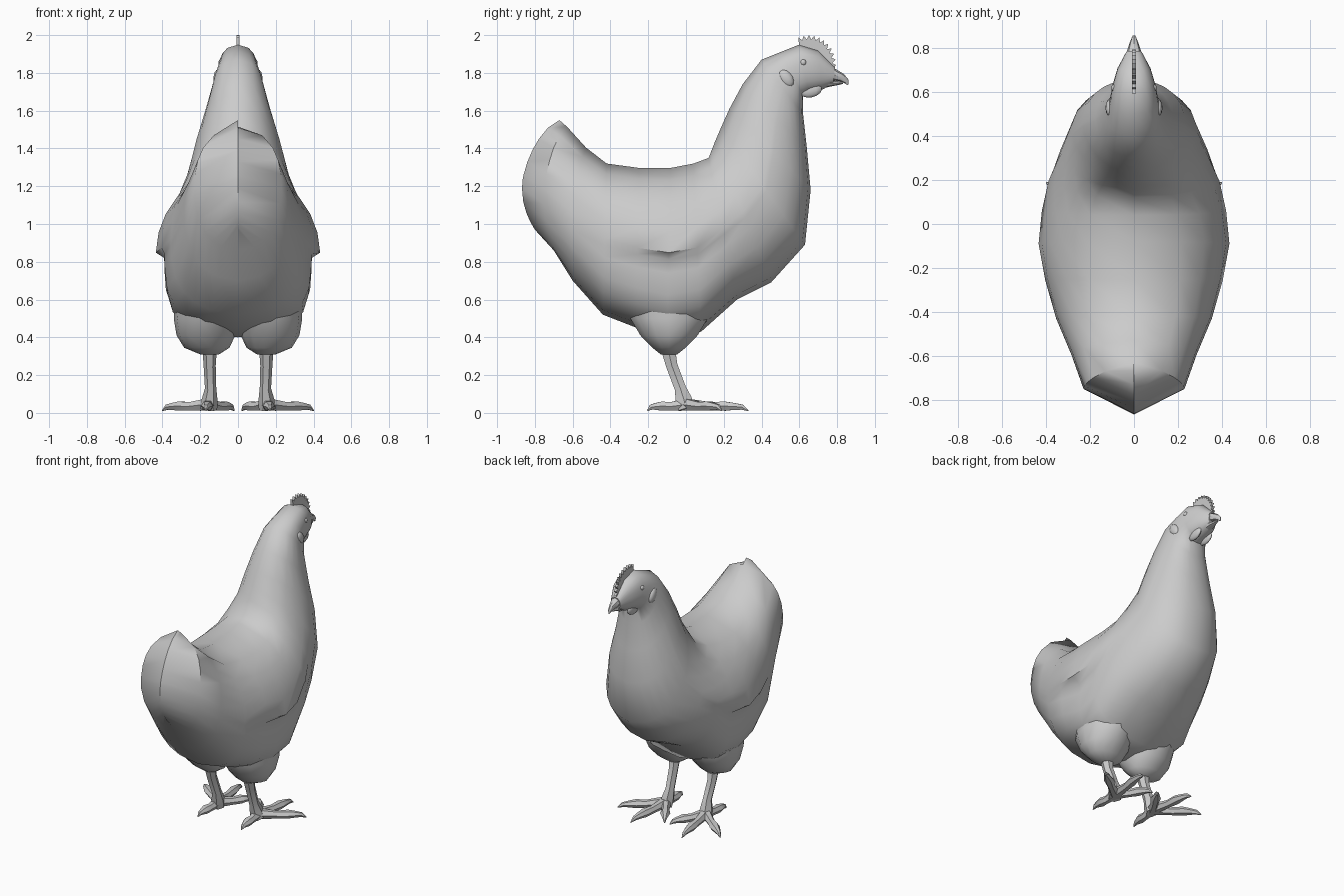
import bpy, bmesh, math
from mathutils import Vector

if "Cube" in bpy.data.objects:
    bpy.data.objects.remove(bpy.data.objects["Cube"])


def finish(name, bm, mirror=False, angle=40):
    bmesh.ops.remove_doubles(bm, verts=bm.verts, dist=0.0005)
    bmesh.ops.recalc_face_normals(bm, faces=bm.faces)
    me = bpy.data.meshes.new(name)
    bm.to_mesh(me)
    bm.free()
    me.shade_smooth()
    me.set_sharp_from_angle(angle=math.radians(angle))
    ob = bpy.data.objects.new(name, me)
    bpy.context.collection.objects.link(ob)
    if mirror:
        ob.modifiers.new("Mirror", 'MIRROR').use_mirror_merge = False
    return ob


def loft(name, rings, mirror=False, caps=(True, True), angle=40):
    bm = bmesh.new()
    vs = [[bm.verts.new(p) for p in r] for r in rings]
    n = len(vs[0])
    for a, b in zip(vs, vs[1:]):
        for i in range(n):
            j = (i + 1) % n
            bm.faces.new((a[i], a[j], b[j], b[i]))
    if caps[0]:
        bm.faces.new(vs[0])
    if caps[1]:
        bm.faces.new(vs[-1])
    return finish(name, bm, mirror, angle)


def tube(name, path, sides=6, mirror=True, angle=40):
    """path: (x, y, z, side radius, vertical radius)"""
    pts = [Vector(p[:3]) for p in path]
    rings = []
    for i, p in enumerate(path):
        d = (pts[min(i + 1, len(pts) - 1)] - pts[max(i - 1, 0)]).normalized()
        ref = Vector((0, 0, 1)) if abs(d.z) < 0.8 else Vector((0, 1, 0))
        s = d.cross(ref).normalized()
        u = s.cross(d)
        rings.append([pts[i] + s * p[3] * math.cos(k * math.tau / sides)
                      + u * p[4] * math.sin(k * math.tau / sides) for k in range(sides)])
    return loft(name, rings, mirror, angle=angle)


def blob(name, loc, size, seg=12, rot=0.0):
    bm = bmesh.new()
    bmesh.ops.create_uvsphere(bm, u_segments=seg, v_segments=seg // 2 + 1, radius=1)
    for v in bm.verts:
        x, y, z = (c * s for c, s in zip(v.co, size))
        c, s = math.cos(rot), math.sin(rot)
        v.co = Vector((x, y * c - z * s, y * s + z * c)) + Vector(loc)
    return finish(name, bm, True)


# Body: fanned rings from tail to face (bottom y z, top y z, half width, backward bow)
spine = [
    (-.80, .97, -.67, 1.55, 0, .125), (-.70, .86, -.63, 1.515, .23, .085),
    (-.60, .70, -.53, 1.405, .285, .03), (-.44, .52, -.42, 1.32, .355, 0),
    (-.26, .45, -.25, 1.297, .405, 0), (-.10, .40, -.08, 1.297, .435, 0),
    (.08, .43, .04, 1.32, .42, 0), (.27, .60, .12, 1.35, .39, 0),
    (.45, .69, .155, 1.44, .34, 0), (.63, .89, .185, 1.51, .285, 0),
    (.66, 1.18, .23, 1.61, .232, 0), (.64, 1.40, .30, 1.74, .175, 0),
    (.62, 1.58, .40, 1.87, .13, 0), (.62, 1.68, .50, 1.91, .11, 0),
    (.65, 1.69, .60, 1.95, .10, 0), (.72, 1.71, .70, 1.92, .075, 0),
    (.78, 1.745, .79, 1.83, .035, 0)]
levels = [0, .03, .08, .15, .25, .38, .46, .5, .62, .73, .83, .93, 1]
wing = {4: .96, 5: .87, 6: .93, 7: .98}              # step under the wing edge
low = {3: 3, 4: 4, 5: 5, 6: 4.5, 7: 3}               # fullness of the belly
high = {3: 2.2, 4: 2, 5: 1.9, 6: 1.7, 7: 1.4, 8: 1.3, 9: 1.35, 10: 1.6, 11: 2}
rings = []
for i, (by, bz, ty, tz, w, bow) in enumerate(spine):
    half = []
    for t in levels:
        e = (low if t < .5 else high).get(i, 2.5)
        x = w * math.sqrt(max(0, 1 - abs(2 * t - 1) ** e))
        if t < .5:
            x *= wing.get(i, 1)
        b = (4 * t * (1 - t)) ** (.65 if t > .5 else 1)
        half.append((x, by + (ty - by) * t - bow * b, bz + (tz - bz) * t))
    rings.append(half + [(-x, y, z) for x, y, z in half[-2:0:-1]])
loft("body", rings, caps=(False, True), angle=50)

# Thighs
thigh = [(.31, .15, -.09, .05, .045), (.345, .165, -.09, .12, .09),
         (.41, .17, -.09, .155, .155), (.50, .165, -.09, .175, .21), (.64, .14, -.09, .19, .26)]
loft("thigh", [[(cx + rx * math.cos(a), cy + ry * math.sin(a), z)
                for a in (k * math.tau / 14 for k in range(14))]
               for z, cx, cy, rx, ry in thigh], True)

# Shanks and toes
tube("shank", [(.15, -.10, .36, .04, .045), (.15, -.075, .25, .032, .035),
               (.145, -.03, .13, .03, .035), (.15, -.012, .07, .042, .05),
               (.155, 0, .02, .045, .045)])
for name, tx, ty in (("middle_toe", .20, .33), ("outer_toe", .40, .19),
                     ("inner_toe", .02, .21), ("back_toe", .17, -.205)):
    ox, oy = .155, 0
    steps = [(0, .045, .036, .036), (.4, .034, .025, .026), (.62, .036, .033, .028),
             (.78, .034, .022, .021), (.9, .03, .014, .016), (1, .012, .003, .003)]
    tube(name, [(ox + (tx - ox) * f, oy + (ty - oy) * f, z, a, b) for f, z, a, b in steps])

# Beak
tube("upper_beak", [(0, .72, 1.80, .05, .04), (0, .78, 1.792, .035, .032),
                    (0, .825, 1.775, .02, .022), (0, .85, 1.755, .01, .014),
                    (0, .857, 1.737, .003, .004)], 8, False)
tube("lower_beak", [(0, .70, 1.735, .04, .022), (0, .77, 1.745, .028, .016),
                    (0, .83, 1.747, .006, .006)], 8, False)

# Serrated comb
outline = []
for k in range(21):
    a = math.radians(112 - k * 5.6)
    r = 1 if k % 2 == 0 else .86
    outline.append((.65 + .145 * r * math.cos(a), 1.84 + .16 * r * math.sin(a)))
outline += [(.72, 1.80), (.60, 1.90)]
loft("comb", [[(x, y, z) for y, z in outline] for x in (-.009, .009)], angle=30)

# Face details
blob("wattle", (.045, .66, 1.708), (.018, .06, .038), rot=.2)
blob("earlobe", (.108, .53, 1.77), (.022, .036, .052), rot=.6)
blob("eye", (.09, .62, 1.855), (.014, .017, .017))
